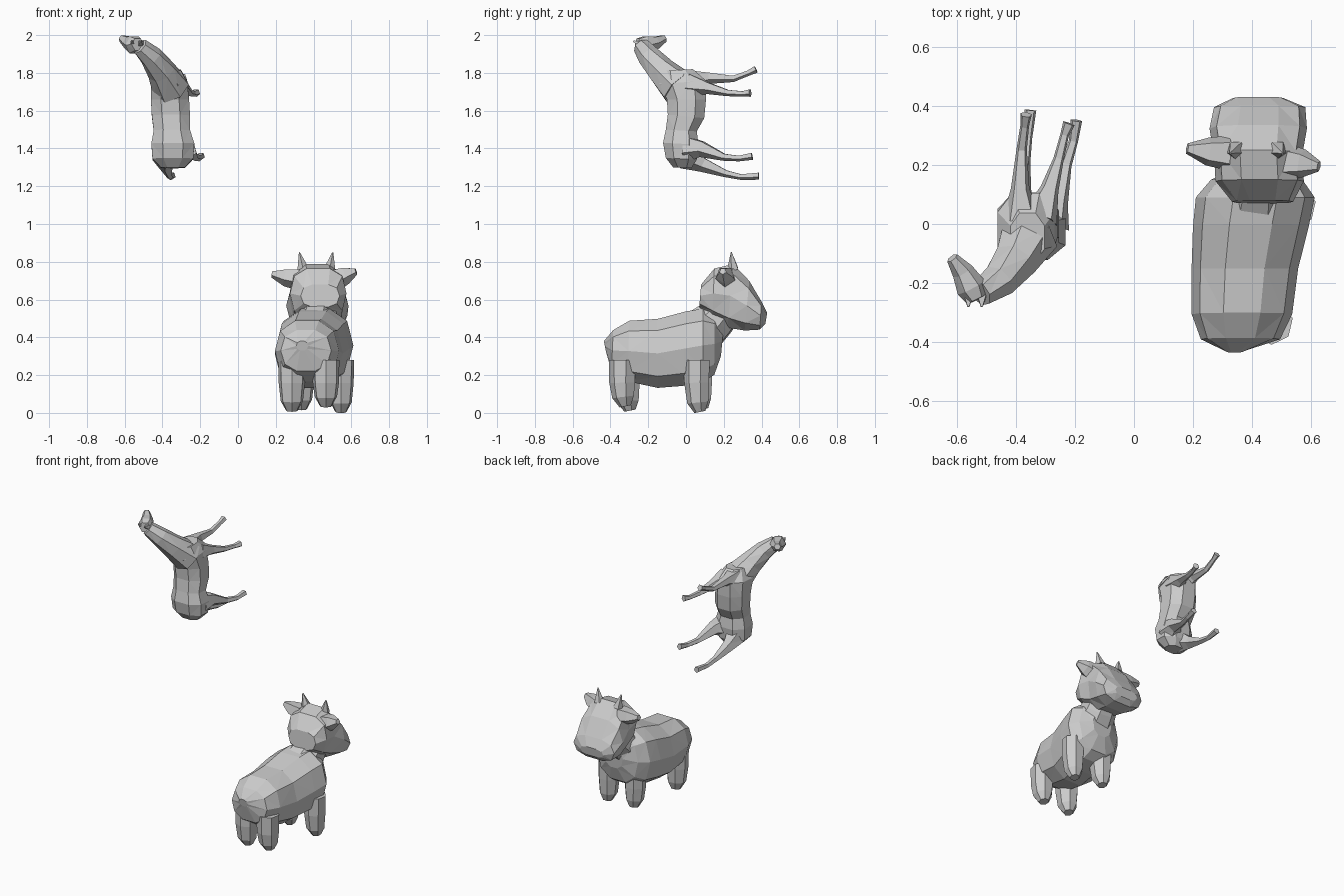
import bpy, bmesh, math
from mathutils import Vector as V


def skin(name, rings):
    """Bridge rings of points into one closed, flat-faceted skin."""
    bm = bmesh.new()
    loops = [[bm.verts.new(p) for p in r] for r in rings]
    n = len(loops[0])
    for a, b in zip(loops, loops[1:]):
        for i in range(n):
            j = (i + 1) % n
            bm.faces.new((a[i], a[j], b[j], b[i]))
    bm.faces.new(loops[0])
    bm.faces.new(loops[-1])
    bmesh.ops.triangulate(bm, faces=[f for f in bm.faces if len(f.verts) == 4])
    bmesh.ops.recalc_face_normals(bm, faces=bm.faces)
    mesh = bpy.data.meshes.new(name)
    bm.to_mesh(mesh)
    bm.free()
    ob = bpy.data.objects.new(name, mesh)
    bpy.context.collection.objects.link(ob)
    return ob


def ring(c, up, side, n, power):
    pts = []
    for i in range(n):
        a = 2 * math.pi * (i + 0.5) / n
        ca, sa = math.cos(a), math.sin(a)
        pts.append(c + up * math.copysign(abs(ca) ** power, ca) * 1.03
                   + side * math.copysign(abs(sa) ** power, sa) * 1.03)
    return pts


def torso(name, sections, n=10, power=0.85):
    """Sections: centre x, (y, z) of upper edge, (y, z) of lower edge, half width."""
    rings = []
    for x, t, b, w in sections:
        top, bot = V((x, *t)), V((x, *b))
        rings.append(ring((top + bot) / 2, (top - bot) / 2, V((w, 0, 0)), n, power))
    return skin(name, rings)


def limb(name, pts, n=6, flat=1.0):
    """Tapered tube through (x, y, z, radius) points."""
    cs = [V(p[:3]) for p in pts]
    rings = []
    for i, c in enumerate(cs):
        d = (cs[min(i + 1, len(cs) - 1)] - cs[max(i - 1, 0)]).normalized()
        ref = V((0, 1, 0)) if abs(d.z) > 0.8 else V((0, 0, 1))
        side = d.cross(ref).normalized()
        up = side.cross(d)
        r = pts[i][3]
        rings.append(ring(c, up * r, side * r * flat, n, 1.0))
    return skin(name, rings)


# Cow: barrel body, facing +y and turned slightly
torso("cow_body", [
    (0.34, (-0.435, 0.38), (-0.425, 0.33), 0.03),
    (0.36, (-0.385, 0.44), (-0.395, 0.22), 0.13),
    (0.365, (-0.30, 0.49), (-0.31, 0.165), 0.165),
    (0.375, (-0.15, 0.50), (-0.15, 0.13), 0.175),
    (0.395, (0.00, 0.54), (-0.02, 0.14), 0.19),
    (0.41, (0.09, 0.555), (0.09, 0.16), 0.195),
    (0.415, (0.15, 0.53), (0.15, 0.20), 0.15),
    (0.42, (0.20, 0.46), (0.185, 0.30), 0.07)])
limb("cow_neck", [(0.41, 0.07, 0.42, 0.13), (0.42, 0.16, 0.50, 0.11),
                  (0.425, 0.21, 0.56, 0.10)], 8)

# Cow head: flat crown widening to a heavy muzzle
torso("cow_head", [
    (0.435, (0.08, 0.68), (0.07, 0.56), 0.10),
    (0.425, (0.15, 0.765), (0.14, 0.50), 0.145),
    (0.42, (0.25, 0.79), (0.22, 0.45), 0.145),
    (0.42, (0.335, 0.70), (0.31, 0.435), 0.16),
    (0.425, (0.40, 0.59), (0.39, 0.44), 0.15),
    (0.42, (0.43, 0.53), (0.42, 0.47), 0.085)], 10, 0.75)

# Cow ears and horns
limb("cow_ear_left", [(0.32, 0.24, 0.71, 0.06), (0.25, 0.245, 0.72, 0.048),
                      (0.18, 0.255, 0.735, 0.018)], 5)
limb("cow_ear_right", [(0.52, 0.21, 0.71, 0.06), (0.57, 0.205, 0.73, 0.048),
                       (0.625, 0.195, 0.75, 0.018)], 5)
for side, x, tip in (("left", 0.345, 0.325), ("right", 0.485, 0.502)):
    limb("cow_horn_" + side, [(x, 0.25, 0.76, 0.032), (tip, 0.24, 0.85, 0.003)], 5)

# Cow legs: short, thick and rounded at the foot
for name, x, y, z, r in (("back_left", 0.285, -0.31, 0.012, 0.062),
                         ("back_right", 0.465, -0.335, 0.035, 0.062),
                         ("front_left", 0.335, 0.075, 0.02, 0.06),
                         ("front_right", 0.545, 0.06, 0.005, 0.06)):
    limb("cow_leg_" + name, [(x, y, 0.28, r * 1.15), (x, y, 0.16, r * 1.12),
                             (x, y + 0.005, z + 0.05, r * 0.95),
                             (x, y + 0.015, z, r * 0.5)], 7)

# Horse: upright body with its back towards -y
torso("horse_body", [
    (-0.345, (-0.07, 1.30), (0.03, 1.295), 0.065),
    (-0.345, (-0.11, 1.35), (0.06, 1.34), 0.112),
    (-0.345, (-0.125, 1.43), (0.07, 1.42), 0.118),
    (-0.35, (-0.11, 1.50), (0.06, 1.49), 0.10),
    (-0.355, (-0.10, 1.58), (0.10, 1.56), 0.105),
    (-0.36, (-0.105, 1.66), (0.11, 1.66), 0.105),
    (-0.365, (-0.145, 1.74), (0.11, 1.76), 0.10),
    (-0.36, (-0.13, 1.81), (0.04, 1.82), 0.06)], 8)

# Horse neck and head, turned sideways
limb("horse_neck", [(-0.355, -0.04, 1.72, 0.10), (-0.405, -0.13, 1.81, 0.075),
                    (-0.46, -0.195, 1.885, 0.06), (-0.52, -0.235, 1.94, 0.045)], 7)
limb("horse_head", [(-0.53, -0.255, 1.95, 0.035), (-0.55, -0.215, 1.948, 0.05),
                    (-0.58, -0.16, 1.96, 0.036), (-0.615, -0.115, 1.982, 0.02)], 6)
for i, x in enumerate((-0.56, -0.515)):
    limb("horse_ear_%d" % (i + 1), [(x, -0.245, 1.955, 0.02), (x, -0.28, 1.968, 0.004)], 4)

# Horse legs: slender, reaching towards +y
legs = {
    "front_left": [(-0.38, 0.02, 1.76, 0.065), (-0.385, 0.12, 1.775, 0.032),
                   (-0.38, 0.25, 1.77, 0.018), (-0.37, 0.33, 1.80, 0.015),
                   (-0.365, 0.37, 1.82, 0.02)],
    "front_right": [(-0.32, 0.02, 1.74, 0.065), (-0.285, 0.12, 1.72, 0.032),
                    (-0.255, 0.22, 1.695, 0.018), (-0.235, 0.30, 1.69, 0.015),
                    (-0.22, 0.34, 1.695, 0.021)],
    "back_right": [(-0.29, 0.0, 1.40, 0.075), (-0.265, 0.08, 1.40, 0.045),
                   (-0.23, 0.20, 1.355, 0.02), (-0.205, 0.28, 1.348, 0.016),
                   (-0.195, 0.35, 1.36, 0.02)],
    "back_left": [(-0.385, 0.0, 1.36, 0.07), (-0.385, 0.09, 1.315, 0.04),
                  (-0.37, 0.21, 1.268, 0.02), (-0.36, 0.29, 1.25, 0.016),
                  (-0.35, 0.385, 1.255, 0.02)]}
for name, pts in legs.items():
    limb("horse_leg_" + name, pts, 5)
